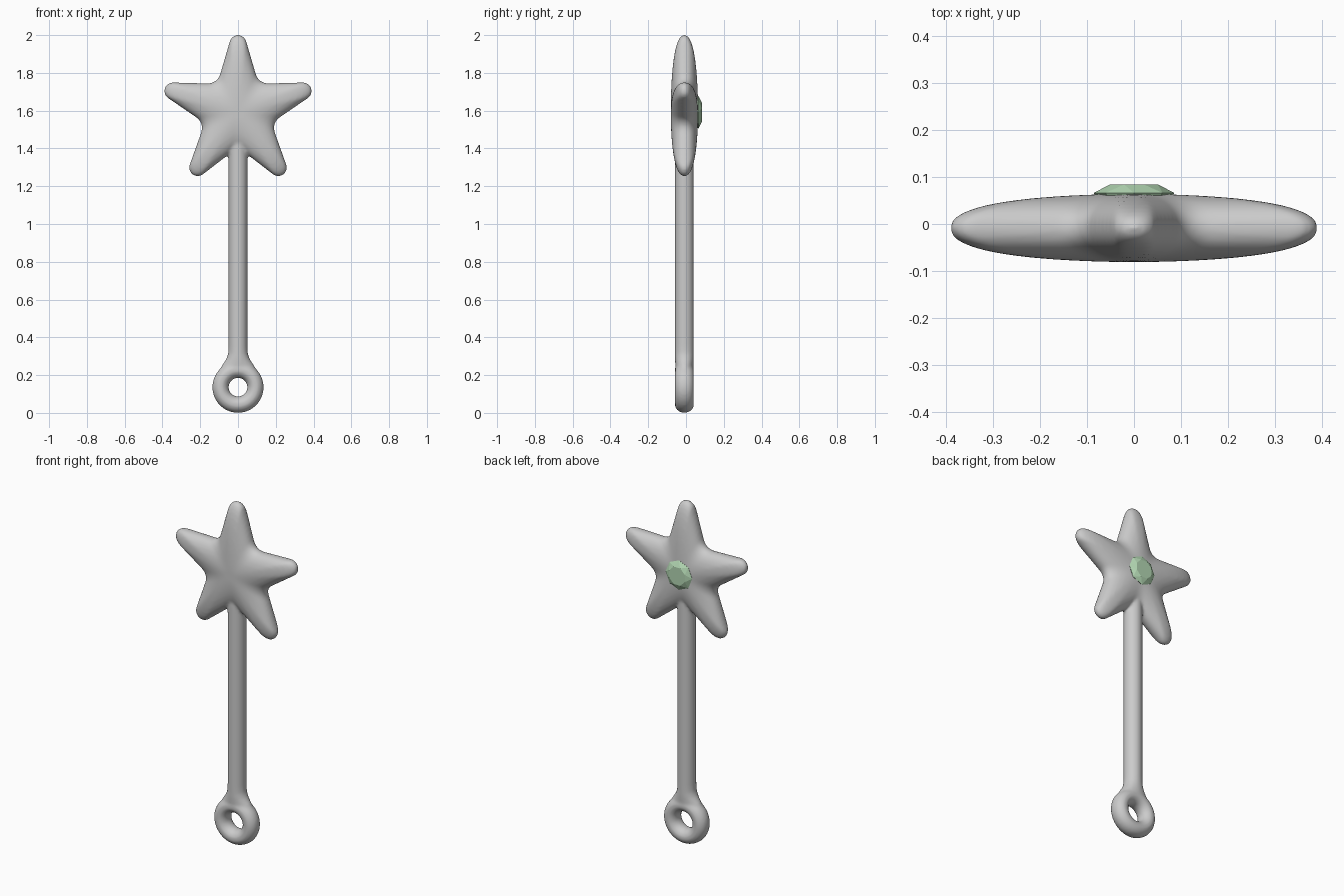
import bpy, bmesh, math
from math import sin, cos, pi, radians

if "Cube" in bpy.data.objects:
    bpy.data.objects.remove(bpy.data.objects["Cube"])

STAR_Z = 1.592
AXIS_Y = -0.0085


def loft(bm, rings, caps=True):
    """Skin a list of closed rings of points."""
    vs = [[bm.verts.new(p) for p in ring] for ring in rings]
    n = len(vs[0])
    for a, b in zip(vs, vs[1:]):
        for i in range(n):
            j = (i + 1) % n
            bm.faces.new((a[i], a[j], b[j], b[i]))
    if caps:
        bm.faces.new(vs[0][::-1])
        bm.faces.new(vs[-1])


def finish(bm, name):
    bmesh.ops.recalc_face_normals(bm, faces=bm.faces)
    mesh = bpy.data.meshes.new(name)
    bm.to_mesh(mesh)
    bm.free()
    ob = bpy.data.objects.new(name, mesh)
    bpy.context.collection.objects.link(ob)
    return ob


def star_outline():
    """Five tapered arms with round tips and filleted notches."""
    half = []
    for i in range(7):                      # round tip
        a = radians(73.3) * i / 6
        half.append((0.364 + 0.045 * cos(a), 0.045 * sin(a)))
    start, ctrl = (0.21, 0.092), (0.149, 0.108)
    for i in range(1, 6):                   # straight side
        t = i / 6
        half.append(tuple(half[6][k] * (1 - t) + start[k] * t for k in (0, 1)))
    c, s = cos(radians(72)), sin(radians(72))
    end = (start[0] * c + start[1] * s, start[0] * s - start[1] * c)
    for i in range(6):                      # half of the notch fillet
        t = i / 10
        half.append(tuple((1 - t) ** 2 * start[k] + 2 * t * (1 - t) * ctrl[k]
                          + t * t * end[k] for k in (0, 1)))
    arm = [(x, -w) for x, w in half[:0:-1]] + half[:-1]
    pts = []
    for k in range(5):
        a = radians(90 + 72 * k)
        pts += [(x * cos(a) - w * sin(a), x * sin(a) + w * cos(a)) for x, w in arm]
    return pts


bm = bmesh.new()

# puffed star
outline = star_outline()
rings = []
N = 28
for i in range(1, N):
    t = pi * i / N
    s, y = sin(t) ** 0.87, math.copysign(abs(cos(t)) ** 0.87, cos(t))
    f = 1 - (1 - s) ** 3
    ring = []
    for x, z in outline:
        r = math.hypot(x, z)
        k = s * (0.24 * (1 - f) + r * f) / r
        ring.append((x * k, AXIS_Y + 0.0725 * y, STAR_Z + z * k))
    rings.append(ring)
loft(bm, rings)

# handle with a flared neck: (z, half width, half depth)
profile = [(0.23, 0.097, 0.046), (0.25, 0.086, 0.048), (0.27, 0.072, 0.049),
           (0.29, 0.060, 0.05), (0.315, 0.052, 0.05), (0.35, 0.05, 0.05),
           (1.55, 0.05, 0.05)]
loft(bm, [[(w * cos(2 * pi * i / 32), AXIS_Y + d * sin(2 * pi * i / 32), z)
           for i in range(32)] for z, w, d in profile])

# end ring
M, m = 0.0925, 0.0435
tor = []
for i in range(65):
    a = 2 * pi * i / 64
    tor.append([((M + m * cos(b)) * cos(a), AXIS_Y + 0.05 * sin(b),
                 0.136 + (M + m * cos(b)) * sin(a))
                for b in (2 * pi * j / 24 for j in range(24))])
loft(bm, tor, caps=False)
bmesh.ops.remove_doubles(bm, verts=bm.verts, dist=1e-5)

# fuse the parts and soften the joints
wand = finish(bm, "wand_body")
rem = wand.modifiers.new("fuse", 'REMESH')
rem.mode = 'VOXEL'
rem.voxel_size = 0.008
rem.use_smooth_shade = True
smo = wand.modifiers.new("soften", 'SMOOTH')
smo.factor = 0.5
smo.iterations = 6

# faceted gem on the back of the star
bm = bmesh.new()


def octagon(r, y, turn):
    return [bm.verts.new((r * cos(pi / 4 * (i + turn)), y,
                          STAR_Z + r * sin(pi / 4 * (i + turn)))) for i in range(8)]


table = octagon(0.055, 0.084, 0.5)
girdle = octagon(0.086, 0.066, 0)
base = octagon(0.06, 0.03, 0)
bm.faces.new(table)
bm.faces.new(base)
for i in range(8):
    j = (i + 1) % 8
    bm.faces.new((girdle[i], girdle[j], table[i]))
    bm.faces.new((table[i], girdle[j], table[j]))
    bm.faces.new((girdle[i], girdle[j], base[j], base[i]))
gem = finish(bm, "gem")
mat = bpy.data.materials.new("pale_green")
mat.diffuse_color = (0.45, 0.68, 0.45, 1)
mat.use_nodes = True
mat.node_tree.nodes["Principled BSDF"].inputs["Base Color"].default_value = mat.diffuse_color
gem.data.materials.append(mat)
